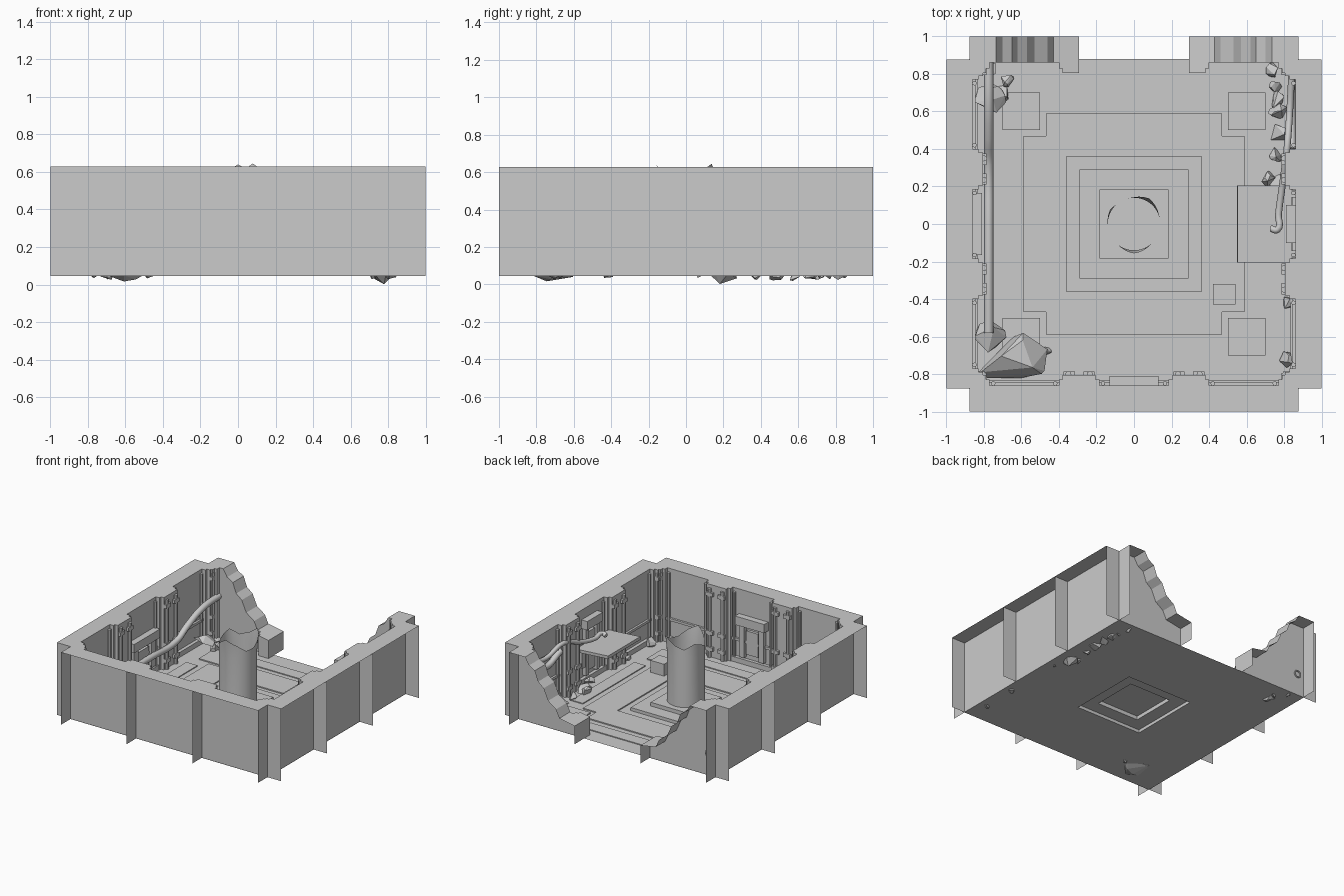
import bpy, bmesh, math, random
from mathutils import Vector, Matrix

if "Cube" in bpy.data.objects:
    bpy.data.objects.remove(bpy.data.objects["Cube"])

random.seed(4)
Z0, Z1 = 0.045, 0.628          # floor level, wall top
W = 0.2925                     # half width of a wall module


def finish(name, bm, smooth=False):
    bmesh.ops.remove_doubles(bm, verts=bm.verts, dist=1e-5)
    me = bpy.data.meshes.new(name)
    bm.to_mesh(me)
    bm.free()
    ob = bpy.data.objects.new(name, me)
    bpy.context.collection.objects.link(ob)
    if smooth:
        for p in me.polygons:
            p.use_smooth = True
    return ob


def quad(bm, *pts):
    bm.faces.new([bm.verts.new(p) for p in pts])


def add_box(bm, x0, x1, y0, y1, z0, z1, mat=Matrix()):
    m = mat @ Matrix.Translation(((x0+x1)/2, (y0+y1)/2, (z0+z1)/2)) \
        @ Matrix.Diagonal((abs(x1-x0), abs(y1-y0), abs(z1-z0), 1))
    bmesh.ops.create_cube(bm, size=1, matrix=m)


def side(k):
    # frame of wall k: 0 front, 1 right, 2 back, 3 left
    return Matrix.Rotation(k*math.pi/2, 4, 'Z')


def tube(name, pts, r):
    cu = bpy.data.curves.new(name, 'CURVE')
    cu.dimensions = '3D'
    cu.bevel_depth, cu.bevel_resolution, cu.resolution_u = r, 2, 5
    cu.use_fill_caps = True
    sp = cu.splines.new('BEZIER')
    sp.bezier_points.add(len(pts)-1)
    for b, p in zip(sp.bezier_points, pts):
        b.co = p
        b.handle_left_type = b.handle_right_type = 'AUTO'
    ob = bpy.data.objects.new(name, cu)
    bpy.context.collection.objects.link(ob)
    return ob


# Wall modules: stepped inner face, top cap, flat back sheet, end fins
STEP = [(-W, .805), (-.205, .805), (-.205, .83), (-.185, .83), (-.185, .862)]
STEP += [(-t, d) for t, d in reversed(STEP)]


def wall_module(name, k, centre, height=lambda t: Z1, extra=()):
    bm, m = bmesh.new(), side(k)
    P = lambda t, d, z: m @ Vector((t, -d, z))
    prof = [(centre+t, d) for t, d in STEP]
    i = 5                       # extra points lie inside the recess
    prof[i:i] = [(t, .862) for t in sorted(extra) if abs(t-centre) < .185]
    for (a, da), (b, db) in zip(prof, prof[1:]):
        ha, hb = height(a), height(b)
        quad(bm, P(a, da, Z0), P(b, db, Z0), P(b, db, hb), P(a, da, ha))
        if b - a > 1e-6:
            quad(bm, P(a, da, ha), P(b, db, hb), P(b, 1, hb), P(a, 1, ha))
            quad(bm, P(b, .878, Z0), P(a, .878, Z0), P(a, .878, ha), P(b, .878, hb))
    for t in (centre-W, centre+W):
        h = height(t)
        quad(bm, P(t, .805, Z0), P(t, 1, Z0), P(t, 1, h), P(t, .805, h))
    return finish(name, bm)


def wall_trim(name, k, centre, top=.6):
    # pilaster pipes, plinth and rail inside one module
    bm, m = bmesh.new(), side(k)
    for s in (-1, 1):
        for off, r, d in ((.165, .012, .85), (.235, .016, .80)):
            bmesh.ops.create_cone(bm, cap_ends=True, segments=8, radius1=r, radius2=r, depth=top-Z0,
                                  matrix=m @ Matrix.Translation((centre+s*off, -d, (top+Z0)/2)))
        for z in (.1, .23, top-.06):
            a, b = sorted((centre+s*.21, centre+s*.27))
            add_box(bm, a, b, -.81, -.785, z, z+.03, m)
    add_box(bm, centre-.185, centre+.185, -.865, -.835, Z0, .085, m)
    add_box(bm, centre-.185, centre+.185, -.865, -.845, .215, .235, m)
    finish(name, bm)


for k, label in ((0, "front"), (1, "right"), (3, "left")):
    for j in (-1, 0, 1):
        wall_module(f"{label}_wall_{j+1}", k, j*2*W)
        wall_trim(f"{label}_trim_{j+1}", k, j*2*W)

# Broken back wall halves
RAG = [(.29, .19), (.43, .215), (.46, .28), (.53, .33), (.57, .42),
       (.62, .46), (.65, .54), (.70, .57), (.735, .628), (.9, .628)]


def ragged(t):
    t = abs(t)
    for (a, ha), (b, hb) in zip(RAG, RAG[1:]):
        if t <= b:
            return ha + (hb-ha)*(t-a)/(b-a)
    return Z1


for s, label in ((-1, "right"), (1, "left")):
    wall_module(f"broken_back_wall_{label}", 2, s*2*W, ragged, [s*t for t, _ in RAG])

# Floor sheet with hollow stepped plinth
bm = bmesh.new()
rings = [(.88, Z0), (.29, Z0), (.29, .07), (.185, .07), (.185, .1)]
corners = lambda r, z: [Vector((sx*r, sy*r, z)) for sx, sy in ((-1, -1), (1, -1), (1, 1), (-1, 1))]
for (a, za), (b, zb) in zip(rings, rings[1:]):
    A, B = corners(a, za), corners(b, zb)
    for i in range(4):
        n = (i+1) % 4
        quad(bm, A[i], A[n], B[n], B[i])
quad(bm, *corners(.185, .1))
finish("floor", bm)

# Raised floor tiles
bm = bmesh.new()
for k in range(4):
    m = side(k)
    add_box(bm, -.47, .47, -.59, -.36, Z0, .054, m)
    add_box(bm, -.70, -.50, -.70, -.50, Z0, .054, m)
    add_box(bm, -.40, .40, -.74, -.64, Z0, .052, m)
finish("floor_tiles", bm)

# Torn central tube
bm = bmesh.new()
N = 36
teeth = [.56, .60, .645, .59, .565, .61, .58, .54, .59, .64, .60, .55]
rows = []
for lvl in range(3):
    row = []
    for i in range(N):
        q = i*len(teeth)/N
        a, f = int(q), q-int(q)
        z = teeth[a]*(1-f) + teeth[(a+1) % len(teeth)]*f
        r = .14
        if lvl == 2:
            r += max(0, z-.58)*.28
        z = (.1, .5, z)[lvl]
        t = 2*math.pi*i/N
        row.append(bm.verts.new((r*math.cos(t), r*math.sin(t), z)))
    rows.append(row)
for A, B in zip(rows, rows[1:]):
    for i in range(N):
        n = (i+1) % N
        bm.faces.new((A[i], A[n], B[n], B[i]))
finish("torn_tube", bm, True)

# Wall consoles with hanging legs
bm = bmesh.new()
for k, half, z in ((0, .13, .36), (3, .165, .32), (1, .1, .48)):
    m = side(k)
    add_box(bm, -half, half, -.87, -.81, z, z+.07, m)
    for s in (-1, 1):
        a, b = sorted((s*half*.85, s*half*.5))
        add_box(bm, a, b, -.865, -.83, .1, z, m)
    add_box(bm, -half*.4, half*.4, -.862, -.84, .13, z-.04, m)
finish("wall_consoles", bm)

# Leaning shelf plate and crate on the right
bm = bmesh.new()
add_box(bm, -.145, .145, -.205, .205, -.012, .012,
        Matrix.Translation((.695, 0, .36)) @ Matrix.Rotation(math.radians(4), 4, 'Y'))
add_box(bm, .80, .86, -.18, -.14, .2, .36)
add_box(bm, .80, .86, .14, .18, .2, .36)
finish("wall_shelf", bm)
bm = bmesh.new()
add_box(bm, .42, .54, -.43, -.32, Z0, .15)
finish("crate", bm)

# Loose pipes
tube("left_pipe", [(-.775, .875, .4), (-.775, .65, .38), (-.775, .46, .31), (-.775, .32, .24),
                   (-.775, 0, .235), (-.775, -.25, .23), (-.775, -.58, .2)], .025)
tube("right_pipe", [(.84, .79, .47), (.83, .6, .44), (.815, .4, .49), (.79, .2, .43),
                    (.77, .05, .41), (.765, -.03, .42), (.73, -.025, .41)], .018)
tube("right_cable", [(.85, .78, .45), (.84, .6, .36), (.84, .4, .42)], .024)

# Bolt ring on the outer back wall
bpy.ops.mesh.primitive_torus_add(major_radius=.026, minor_radius=.006, major_segments=16, minor_segments=6,
                                 location=(-.82, .882, .22), rotation=(math.pi/2, 0, 0))
bpy.context.object.name = "outer_ring"


# Rubble
def rock(bm, x, y, z, sx, sy, sz, n=14):
    vs = []
    for _ in range(n):
        v = Vector([random.gauss(0, 1) for _ in range(3)]).normalized()
        vs.append(bm.verts.new((x+v.x*sx, y+v.y*sy, z+v.z*sz)))
    r = bmesh.ops.convex_hull(bm, input=vs)
    bmesh.ops.delete(bm, geom=list({v for v in r["geom_interior"] + r["geom_unused"]
                                    if isinstance(v, bmesh.types.BMVert)}), context='VERTS')


bm = bmesh.new()
rock(bm, -.66, -.71, .11, .21, .15, .10, 18)
rock(bm, -.77, -.60, .13, .09, .09, .08)
rock(bm, -.77, .66, .09, .09, .09, .075)
for x, y, s in ((-.47, -.68, .03), (-.70, .70, .05), (-.68, .77, .04), (-.76, .83, .035),
                (.74, .82, .04), (.75, .74, .04), (.76, .66, .05), (.77, .58, .06), (.77, .48, .055),
                (.76, .37, .04), (.71, .24, .045), (.80, .08, .04), (.82, -.42, .035), (.82, -.72, .045)):
    rock(bm, x, y, Z0+s*.45, s, s*1.05, s, 11)
rock(bm, .78, .2, .05, .06, .08, .05)
finish("rubble", bm)
